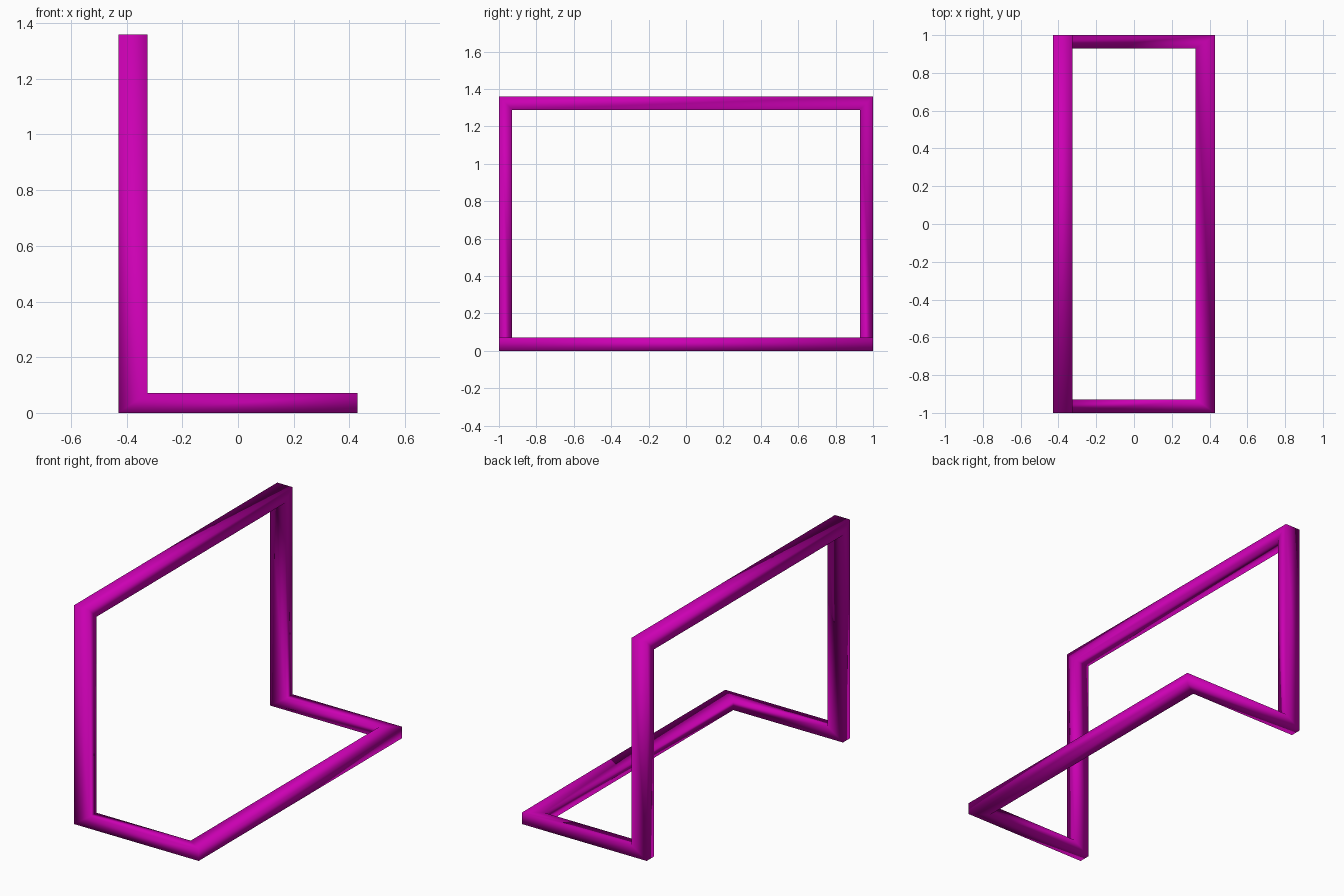
import bpy, bmesh

if "Cube" in bpy.data.objects:
    bpy.data.objects.remove(bpy.data.objects["Cube"])

X, Y, H = 0.43, 1.0, 1.36   # half depth, half length, height
W, T = 0.105, 0.071         # bar width and thickness


def rings(s):
    """Mitred four-point sections at top, heel and toe for one side (s = -1 or 1)."""
    yo, yi = s * Y, s * (Y - T)
    top = [(-X, yo, H), (-X + W, yo, H), (-X + W, yi, H - T), (-X, yi, H - T)]
    heel = [(-X, yo, 0), (-X + W, yo, T), (-X + W, yi, T), (-X, yi, 0)]
    toe = [(X, yo, 0), (X, yo, T), (X - W, yi, T), (X - W, yi, 0)]
    return [top, heel, toe]


# Bent closed frame: one side down, across the toe bar, up the other side
bm = bmesh.new()
path = rings(-1) + rings(1)[::-1]
loops = [[bm.verts.new(p) for p in ring] for ring in path]
for i, a in enumerate(loops):
    b = loops[(i + 1) % len(loops)]
    for j in range(4):
        k = (j + 1) % 4
        bm.faces.new((a[j], a[k], b[k], b[j])).smooth = True
bmesh.ops.recalc_face_normals(bm, faces=bm.faces)

mesh = bpy.data.meshes.new("bent_frame")
bm.to_mesh(mesh)
bm.free()
frame = bpy.data.objects.new("bent_frame", mesh)
bpy.context.collection.objects.link(frame)

# Magenta paint
paint = bpy.data.materials.new("magenta_paint")
paint.diffuse_color = (0.6, 0.0, 0.45, 1)
paint.use_nodes = True
paint.node_tree.nodes["Principled BSDF"].inputs["Base Color"].default_value = paint.diffuse_color
mesh.materials.append(paint)
